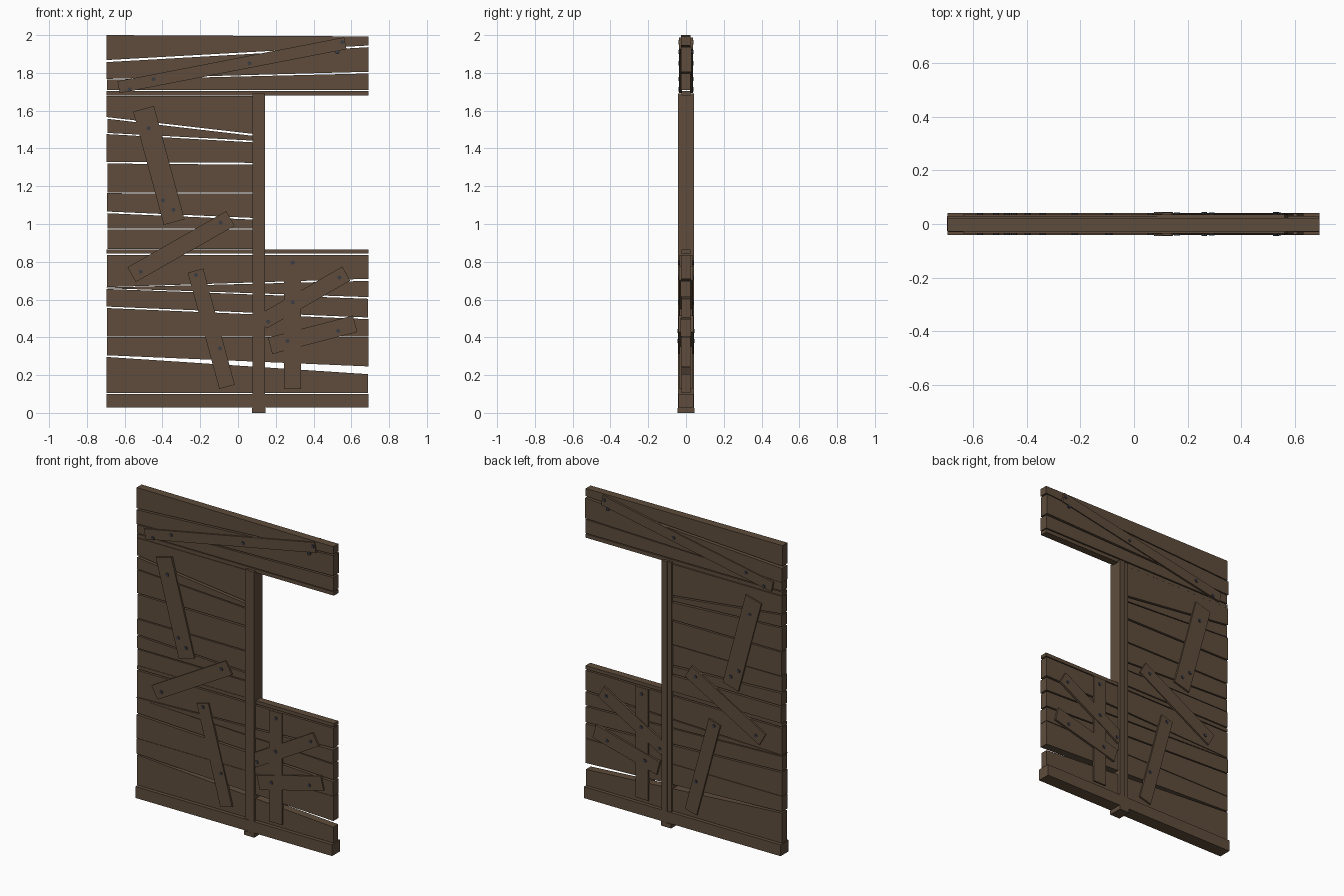
import bpy, bmesh, math, random
random.seed(4)

def material(name, c):
    m = bpy.data.materials.new(name)
    m.diffuse_color = (*c, 1)
    return m

WOOD = material("weathered brown wood", (0.112, 0.073, 0.045))
IRON = material("dark iron", (0.045, 0.045, 0.058))

def prism(name, outline, y0, y1, mat=WOOD):
    """Extrude an x/z outline from y0 to y1."""
    bm = bmesh.new()
    f = bm.faces.new([bm.verts.new((x, y0, z)) for x, z in outline])
    r = bmesh.ops.extrude_face_region(bm, geom=[f])
    for v in r["geom"]:
        if isinstance(v, bmesh.types.BMVert):
            v.co.y = y1
    bmesh.ops.recalc_face_normals(bm, faces=bm.faces)
    me = bpy.data.meshes.new(name)
    bm.to_mesh(me)
    bm.free()
    me.materials.append(mat)
    ob = bpy.data.objects.new(name, me)
    bpy.context.collection.objects.link(ob)
    return ob

def box(name, x0, x1, z0, z1, h):
    return prism(name, [(x0, z0), (x1, z0), (x1, z1), (x0, z1)], -h, h)

L, R, P = -0.695, 0.692, 0.09

# Uneven wall planks: right end, left bottom/top, right bottom/top
planks = [
    (R, 1.868, 2.000, 1.945, 1.993), (R, 1.768, 1.857, 1.806, 1.936),
    (R, 1.709, 1.764, 1.709, 1.797),
    (P, 1.566, 1.677, 1.476, 1.677), (P, 1.482, 1.557, 1.441, 1.466),
    (P, 1.328, 1.476, 1.324, 1.432), (P, 1.168, 1.320, 1.166, 1.314),
    (P, 1.066, 1.163, 1.032, 1.161), (P, 0.977, 1.057, 0.977, 1.023),
    (P, 0.868, 0.970, 0.868, 0.970),
    (R, 0.666, 0.836, 0.710, 0.836), (R, 0.660, 0.664, 0.613, 0.699),
    (R, 0.563, 0.656, 0.505, 0.604), (R, 0.405, 0.555, 0.405, 0.496),
    (R, 0.305, 0.402, 0.246, 0.402), (R, 0.104, 0.296, 0.104, 0.205),
]
for i, (xr, lb, lt, rb, rt) in enumerate(planks):
    xl = L + random.uniform(-0.002, 0.004)
    x2 = xr - random.uniform(0, 0.004)
    h, off = random.uniform(0.023, 0.028), random.uniform(-0.003, 0.003)
    prism(f"wall_plank_{i + 1}", [(xl, lb), (x2, rb), (x2, rt), (xl, lt)], off - h, off + h)

# Horizontal rails and sill beam
box("window_top_rail", L, R, 1.68, 1.703, 0.023)
box("window_bottom_rail", L, R, 0.843, 0.865, 0.023)
box("sill_beam", L, R, 0.028, 0.1, 0.041)

# Stepped post with foot
box("post_narrow_half", 0.077, 0.104, 0, 1.69, 0.037)
box("post_wide_half", 0.104, 0.142, 0, 1.69, 0.043)
box("post_foot", 0.074, 0.145, 0, 0.027, 0.044)

# Nailed patch boards: start, end, width, outer depth, nails
boards = [
    ((-0.632, 1.724), (0.568, 1.957), 0.064, 0.036,
     [(-0.574, 1.713), (-0.447, 1.767), (0.061, 1.851), (0.526, 1.910), (0.552, 1.962)]),
    ((-0.500, 1.610), (-0.338, 1.010), 0.114, 0.036,
     [(-0.473, 1.507), (-0.397, 1.125), (-0.341, 1.075)]),
    ((-0.563, 0.732), (-0.040, 1.029), 0.09, 0.036, [(-0.515, 0.747), (-0.092, 1.007)]),
    ((-0.225, 0.753), (-0.058, 0.138), 0.085, 0.036, [(-0.222, 0.730), (-0.095, 0.342)]),
    ((0.288, 0.127), (0.288, 0.835), 0.09, 0.034, [(0.290, 0.795)]),
    ((0.130, 0.483), (0.573, 0.737), 0.085, 0.038,
     [(0.160, 0.483), (0.290, 0.585), (0.537, 0.716)]),
    ((0.170, 0.355), (0.620, 0.472), 0.09, 0.039, [(0.262, 0.380), (0.530, 0.434)]),
]
for i, ((x0, z0), (x1, z1), w, d, nails) in enumerate(boards):
    n = math.hypot(x1 - x0, z1 - z0)
    ox, oz = -(z1 - z0) / n * w / 2, (x1 - x0) / n * w / 2
    outline = [(x0 - ox, z0 - oz), (x1 - ox, z1 - oz), (x1 + ox, z1 + oz), (x0 + ox, z0 + oz)]
    for side, s in (("front", -1), ("back", 1)):
        prism(f"{side}_patch_board_{i + 1}", outline, s * 0.02, s * d)
        for j, (x, z) in enumerate(nails):
            ring = [(x + 0.011 * math.cos(k * math.pi / 4), z + 0.011 * math.sin(k * math.pi / 4))
                    for k in range(8)]
            prism(f"{side}_nail_{i + 1}_{j + 1}", ring, s * 0.03, s * (d + 0.005), IRON)
